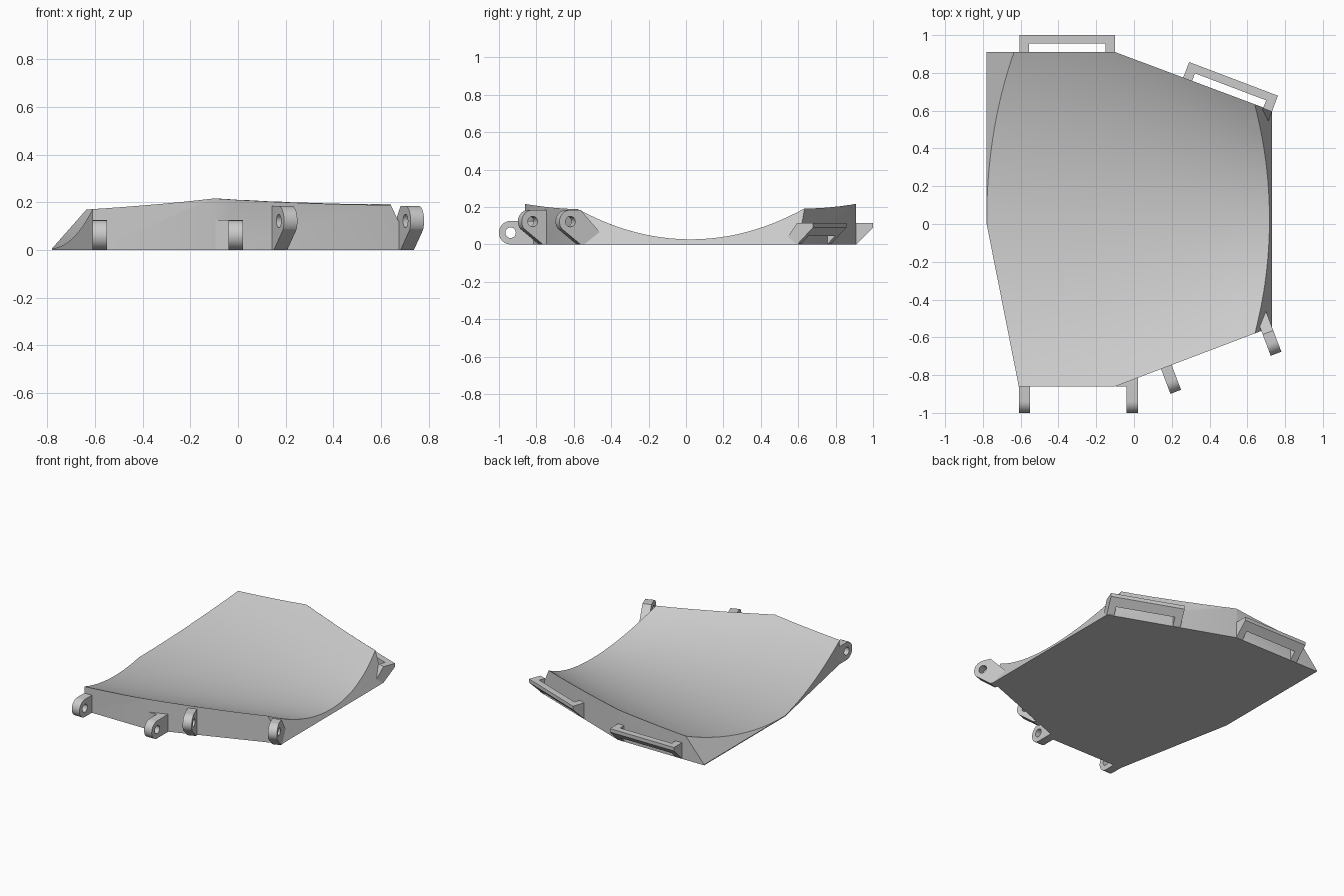
import bpy, bmesh, math
from mathutils import Vector

if "Cube" in bpy.data.objects:
    bpy.data.objects.remove(bpy.data.objects["Cube"])

grey = bpy.data.materials.new("plain_grey")
grey.use_nodes = True
grey.diffuse_color = (0.6, 0.6, 0.6, 1)
grey.node_tree.nodes["Principled BSDF"].inputs["Base Color"].default_value = (0.6, 0.6, 0.6, 1)


def make_object(name, bm):
    bmesh.ops.recalc_face_normals(bm, faces=bm.faces[:])
    mesh = bpy.data.meshes.new(name)
    bm.to_mesh(mesh)
    bm.free()
    mesh.materials.append(grey)
    obj = bpy.data.objects.new(name, mesh)
    bpy.context.collection.objects.link(obj)
    return obj


def smooth(obj):
    bpy.ops.object.select_all(action="DESELECT")
    obj.select_set(True)
    bpy.context.view_layer.objects.active = obj
    bpy.ops.object.shade_smooth_by_angle(angle=math.radians(25))


def extrude(bm, faces, offset):
    new = bmesh.ops.extrude_face_region(bm, geom=faces)["geom"]
    verts = [g for g in new if isinstance(g, bmesh.types.BMVert)]
    bmesh.ops.translate(bm, verts=verts, vec=offset)
    return verts


def arc(u, z, r, start, end, n=16):
    angles = [math.radians(start + (end - start) * i / n) for i in range(n + 1)]
    return [(u + r * math.cos(a), z + r * math.sin(a)) for a in angles]


def wall_part(name, loops, wall, s0, s1):
    """Extrude a profile (outward, up), with optional hole, along a wall."""
    (ox, oy), angle = wall
    t = Vector((math.cos(angle), math.sin(angle), 0))
    n = Vector((t.y, -t.x, 0))
    start = Vector((ox, oy, 0)) + t * s0
    bm = bmesh.new()
    edges = []
    for loop in loops:
        vs = [bm.verts.new(start + n * u + Vector((0, 0, z))) for u, z in loop]
        edges += [bm.edges.new((vs[i - 1], vs[i])) for i in range(len(vs))]
    if len(loops) == 1:
        bm.faces.new(vs)
    else:
        bmesh.ops.triangle_fill(bm, edges=edges, use_beauty=True)
    extrude(bm, bm.faces[:], t * (s1 - s0))
    obj = make_object(name, bm)
    smooth(obj)
    return obj


# Plate body: outline prism with both ends sloped inwards
outline = [(-0.78, 0.91), (-0.78, 0), (-0.61, -0.86), (-0.1, -0.86),
           (0.73, -0.545), (0.73, 0.6), (-0.1, 0.91)]
bm = bmesh.new()
base = bm.faces.new([bm.verts.new((x, y, 0)) for x, y in outline])
extrude(bm, [base], (0, 0, 0.4))
for point, normal in (((0.73, 0, 0), (0.19, 0, 0.09)), ((-0.785, 0, 0), (-0.17, 0, 0.15))):
    bmesh.ops.bisect_plane(bm, geom=bm.verts[:] + bm.edges[:] + bm.faces[:],
                           plane_co=point, plane_no=normal, clear_outer=True)
    bmesh.ops.holes_fill(bm, edges=[e for e in bm.edges if e.is_boundary])
plate = make_object("curved_plate", bm)

# Cutter: trough whose radius widens towards the right end
bm = bmesh.new()
bmesh.ops.create_grid(bm, x_segments=20, y_segments=48, size=1.1)
for v in bm.verts:
    x, d = v.co.x, v.co.y - 0.025
    r = 1.955 - 1.02 * x - 0.24 * x * x
    r = max(r, 1.12) if x > 0.7 else r
    v.co.z = 0.017 + 0.014 * x + r - math.sqrt(max(r * r - d * d, 0))
for v in extrude(bm, bm.faces[:], (0, 0, 0)):
    v.co.z = 2
cutter = make_object("trough_cutter", bm)
cutter.hide_render = True
mod = plate.modifiers.new("trough", "BOOLEAN")
mod.operation, mod.solver, mod.object = "DIFFERENCE", "EXACT", cutter
bpy.context.view_layer.objects.active = plate
bpy.ops.object.modifier_apply(modifier=mod.name)
bpy.data.objects.remove(cutter)
smooth(plate)

# Walls carrying the fittings: start corner and direction
slant = math.atan2(0.315, 0.83)
front = ((-0.1, -0.86), 0)
front_slant = ((-0.1, -0.86), slant)
back = ((-0.1, 0.91), math.pi)
back_slant = ((-0.1, 0.91), math.pi - slant)

# Low hinge lugs on the straight front wall
low_lug = [(-0.05, 0)] + arc(0.078, 0.0625, 0.0625, -90, 90) + [(-0.05, 0.125)]
low_hole = arc(0.078, 0.0625, 0.028, 0, 345, 23)
wall_part("front_lug_right", [low_lug, low_hole], front, -0.51, -0.45)
wall_part("front_lug_middle", [low_lug, low_hole], front, 0.06, 0.12)
wall_part("front_lug_gusset", [[(-0.08, 0), (0, 0), (0, 0.125), (-0.08, 0.125)]],
          front, 0.005, 0.12)

# Raised hinge lugs on the slanted front wall
raised = arc(0.078, 0.122, 0.0625, -38, 90)
high_hole = arc(0.078, 0.122, 0.028, 0, 345, 23)
wall_part("slanted_lug_inner", [[(-0.03, 0), (0.02, 0)] + raised + [(-0.03, 0.184)], high_hole],
          front_slant, 0.26, 0.32)
wall_part("slanted_lug_outer",
          [[(-0.1, 0.04), (-0.06, 0), (0.02, 0)] + raised + [(0.02, 0.184), (-0.095, 0.06)],
           high_hole], front_slant, 0.828, 0.888)

# Strap loops on the back walls: two legs and an outer bar
leg = [(-0.01, 0), (0, 0), (0.09, 0.09), (0.09, 0.115), (-0.01, 0.115)]
end_leg = [(-0.055, 0.04), (-0.01, 0), (0, 0), (0.09, 0.09), (0.09, 0.115), (0, 0.115)]
bar = [(0.045, 0.045), (0.09, 0.09), (0.09, 0.115), (0.045, 0.115)]
for label, wall, a, b, first in (("back", back, 0, 0.505, leg),
                                 ("slanted", back_slant, -0.888, -0.385, end_leg)):
    wall_part(label + "_loop_left_leg", [first], wall, a, a + 0.05)
    wall_part(label + "_loop_right_leg", [leg], wall, b - 0.05, b)
    wall_part(label + "_loop_bar", [bar], wall, a + 0.05, b - 0.05)
